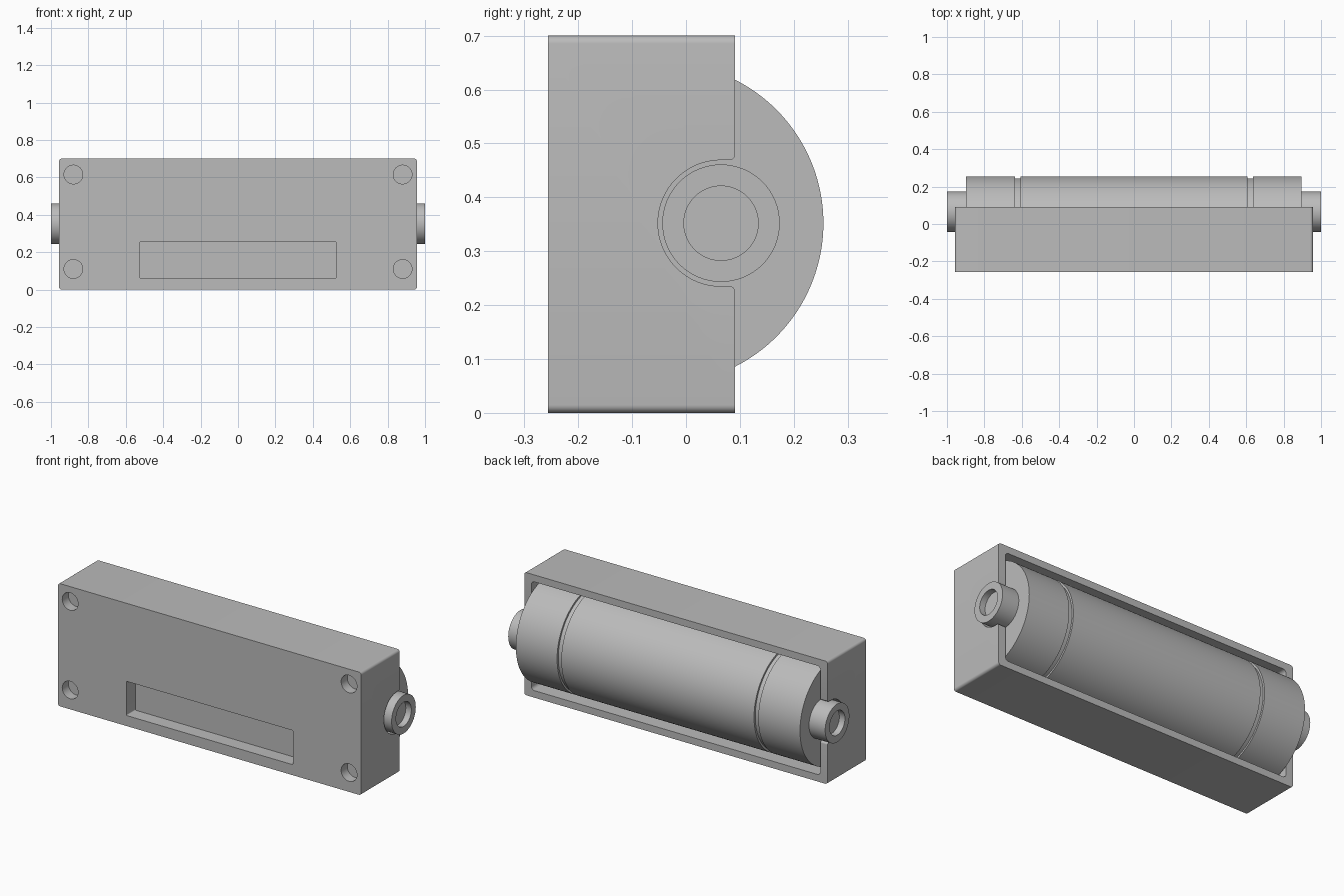
import bpy
import bmesh
from math import cos, sin, pi, acos, radians

if "Cube" in bpy.data.objects:
    bpy.data.objects.remove(bpy.data.objects["Cube"])

grey = bpy.data.materials.new("plain grey")
grey.use_nodes = True
grey.diffuse_color = (0.5, 0.5, 0.5, 1)
grey.node_tree.nodes["Principled BSDF"].inputs["Base Color"].default_value = (0.5, 0.5, 0.5, 1)

AXIS_Z = 0.352


def arc(cu, cv, r, start, end, n=64):
    return [(cu + r * cos(start + (end - start) * i / n),
             cv + r * sin(start + (end - start) * i / n)) for i in range(n + 1)]


def circle(cu, cv, r, n=64):
    return arc(cu, cv, r, 0, 2 * pi, n)[:-1]


def rounded_rect(u0, u1, v0, v1, r):
    corners = [(u1 - r, v1 - r), (u0 + r, v1 - r), (u0 + r, v0 + r), (u1 - r, v0 + r)]
    return [p for i, (u, v) in enumerate(corners)
            for p in arc(u, v, r, i * pi / 2, (i + 1) * pi / 2, 6)]


def prism(name, outline, axis, lo, hi):
    """Extrude an outline, given in xz or yz, along the y or x axis."""
    bm = bmesh.new()
    place = (lambda u, v, d: (d, u, v)) if axis == "x" else (lambda u, v, d: (u, d, v))
    face = bm.faces.new([bm.verts.new(place(u, v, lo)) for u, v in outline])
    moved = bmesh.ops.extrude_face_region(bm, geom=[face])["geom"]
    bmesh.ops.translate(bm, vec=place(0, 0, hi - lo),
                        verts=[g for g in moved if isinstance(g, bmesh.types.BMVert)])
    bmesh.ops.recalc_face_normals(bm, faces=bm.faces[:])
    mesh = bpy.data.meshes.new(name)
    bm.to_mesh(mesh)
    bm.free()
    mesh.materials.append(grey)
    obj = bpy.data.objects.new(name, mesh)
    bpy.context.collection.objects.link(obj)
    return obj


def activate(obj):
    bpy.ops.object.select_all(action="DESELECT")
    obj.select_set(True)
    bpy.context.view_layer.objects.active = obj


def cut(obj, cutter):
    mod = obj.modifiers.new("cut", "BOOLEAN")
    mod.operation = "DIFFERENCE"
    mod.solver = "EXACT"
    mod.object = cutter
    activate(obj)
    bpy.ops.object.modifier_apply(modifier=mod.name)
    bpy.data.objects.remove(cutter)


def smooth(obj):
    activate(obj)
    bpy.ops.object.shade_smooth_by_angle(angle=radians(30))


# Housing: a rounded block, open at the back
FRONT, BACK = -0.256, 0.091
housing = prism("housing", rounded_rect(-0.957, 0.957, 0, 0.7, 0.015), "y", FRONT, BACK)
cut(housing, prism("cavity", rounded_rect(-0.912, 0.912, 0.04, 0.66, 0.02), "y", -0.14, 0.2))

# Front pocket and corner screw holes
cut(housing, prism("pocket", rounded_rect(-0.525, 0.525, 0.06, 0.255, 0.005), "y", -0.4, -0.176))
for x in (-0.88, 0.88):
    for z in (0.11, 0.615):
        cut(housing, prism("screw_hole", circle(x, z, 0.05, 40), "y", -0.4, -0.2))

# Journal notches through both end walls, with rounded mouths
JOURNAL_Y, NOTCH_R, LIP = 0.065, 0.117, 0.01
notch = arc(JOURNAL_Y, AXIS_Z, NOTCH_R, pi / 2, 3 * pi / 2)
notch += arc(BACK - LIP, AXIS_Z - NOTCH_R - LIP, LIP, pi / 2, 0, 6)
notch += [(0.2, AXIS_Z - NOTCH_R - LIP), (0.2, AXIS_Z + NOTCH_R + LIP)]
notch += arc(BACK - LIP, AXIS_Z + NOTCH_R + LIP, LIP, 0, -pi / 2, 6)
cut(housing, prism("notch", notch, "x", -1.1, 1.1))
smooth(housing)


# Roller body: flat-fronted cylinder sections separated by shallow grooves
def roller_outline(r):
    centre, flat = -0.043, -0.13
    a = acos((flat - centre) / r)
    return arc(centre, AXIS_Z, r, -a, a, 128)


sections = [("right_roller_end", -0.898, -0.635, 0.298),
            ("right_groove", -0.635, -0.608, 0.287),
            ("roller_middle", -0.608, 0.608, 0.298),
            ("left_groove", 0.608, 0.635, 0.287),
            ("left_roller_end", 0.635, 0.895, 0.298)]
for name, lo, hi, r in sections:
    smooth(prism(name, roller_outline(r), "x", lo, hi))

# Journals with a blind bore in each end
for side, s in (("right", -1), ("left", 1)):
    journal = prism(side + "_journal", circle(JOURNAL_Y, AXIS_Z, 0.109), "x", s * 0.89, s)
    cut(journal, prism("bore", circle(JOURNAL_Y, AXIS_Z, 0.069), "x", s * 0.965, s * 1.1))
    smooth(journal)
